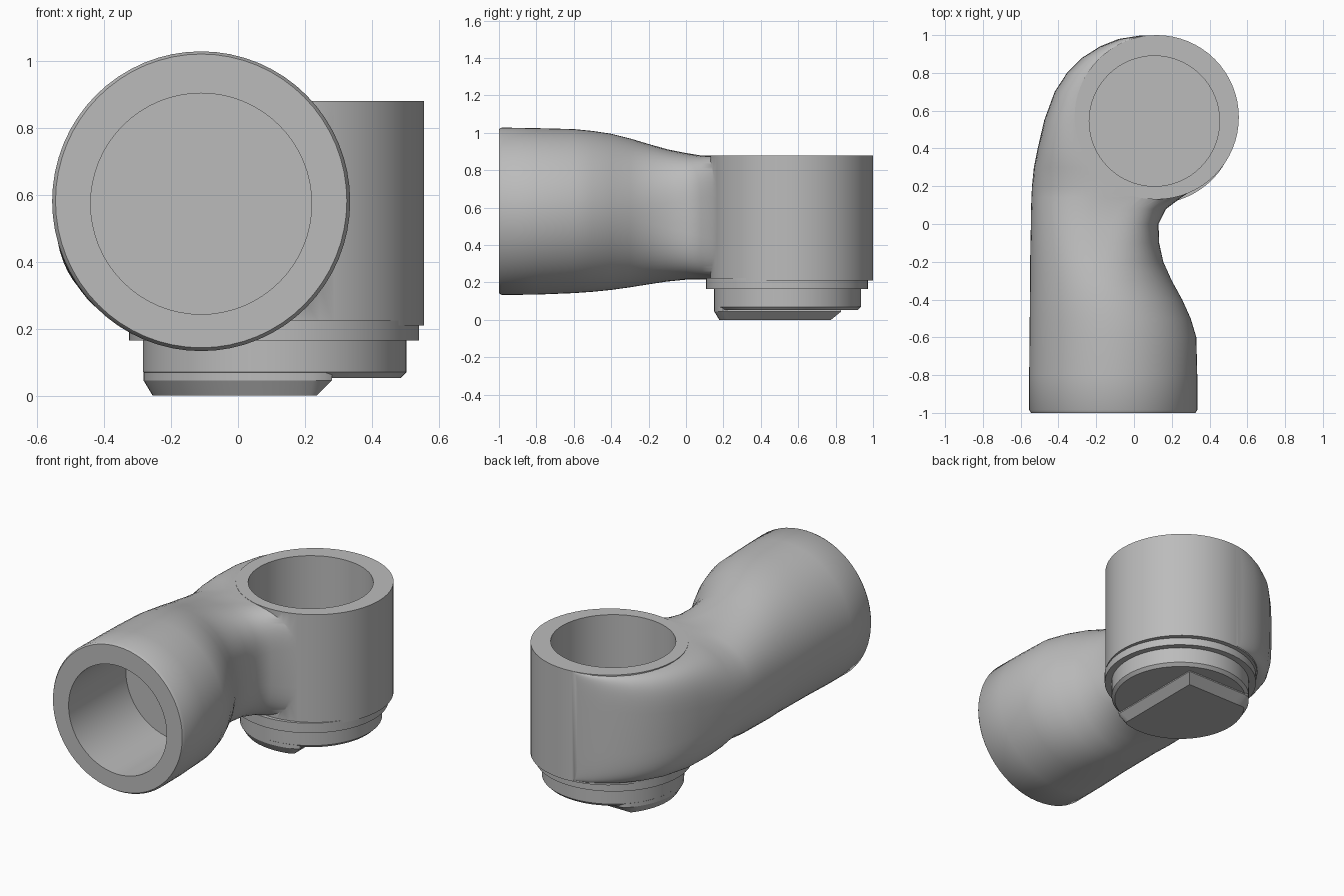
import bpy, bmesh, math

if "Cube" in bpy.data.objects:
    bpy.data.objects.remove(bpy.data.objects["Cube"])

grey = bpy.data.materials.new("plain grey")
grey.diffuse_color = (0.5, 0.5, 0.5, 1)
grey.use_nodes = True
grey.node_tree.nodes["Principled BSDF"].inputs["Base Color"].default_value = grey.diffuse_color


def loft(name, rings):
    """Skin a list of equal-length closed rings and cap both ends."""
    bm = bmesh.new()
    vr = [[bm.verts.new(p) for p in r] for r in rings]
    n = len(vr[0])
    for a, b in zip(vr, vr[1:]):
        for i in range(n):
            j = (i + 1) % n
            bm.faces.new((a[i], a[j], b[j], b[i]))
    bm.faces.new(vr[0])
    bm.faces.new(vr[-1])
    bmesh.ops.recalc_face_normals(bm, faces=bm.faces)
    me = bpy.data.meshes.new(name)
    bm.to_mesh(me)
    bm.free()
    me.materials.append(grey)
    ob = bpy.data.objects.new(name, me)
    bpy.context.collection.objects.link(ob)
    return ob


def disc_stack(name, c, prof, axis="z", n=64):
    """Round part from (position along axis, radius) pairs."""
    rings = []
    for h, r in prof:
        ring = []
        for i in range(n):
            a = 2 * math.pi * i / n
            u, v = r * math.cos(a), r * math.sin(a)
            ring.append((c[0] + u, c[1] + v, h) if axis == "z" else (c[0] + u, h, c[1] + v))
        rings.append(ring)
    return loft(name, rings)


def boolean(ob, other, op):
    m = ob.modifiers.new("bool", "BOOLEAN")
    m.operation, m.solver, m.object = op, "EXACT", other
    bpy.context.view_layer.objects.active = ob
    bpy.ops.object.modifier_apply(modifier=m.name)
    bpy.data.objects.remove(other, do_unlink=True)


def smooth(ob, angle):
    bpy.ops.object.select_all(action="DESELECT")
    ob.select_set(True)
    bpy.context.view_layer.objects.active = ob
    bpy.ops.object.shade_smooth_by_angle(angle=math.radians(angle))


# pipe sections: y, left x, right x, then bottom and top z while these still vary
sections = [
    (-1.0, -.545, .325, .143, 1.02), (-.985, -.555, .335, .133, 1.028),
    (-.8, -.555, .335, .135, 1.025), (-.6, -.553, .33, .143, 1.02),
    (-.5, -.552, .30, .15, 1.01), (-.4, -.551, .255, .16, .995),
    (-.3, -.55, .20, .174, .97), (-.2, -.55, .155, .19, .94),
    (-.1, -.548, .133, .205, .912), (0, -.546, .13, .215, .892),
    (.08, -.545, .17), (.14, -.543, .25), (.2, -.54, .34), (.3, -.53, .15),
    (.4, -.51, .05), (.55, -.475, 0), (.7, -.42, .05), (.8, -.355, .12),
    (.88, -.275, .17), (.94, -.18, .2), (.98, -.08, .18), (.997, .03, .15),
]


def squareness(y, right):
    """Round at the open end, squarer where the pipe meets the socket."""
    t = max(0, (y + .3) / .5)
    if right:
        return 2 + 3 * t ** 1.5 if y < .25 else 2.5
    return 2 + .5 * t if y < .2 else 2.5 + 2.5 * ((y - .2) / .8) ** 1.4


rings = []
for y, x0, x1, *zz in sections:
    z0, z1 = zz or (.217, .879)
    ring = []
    for i in range(64):
        a = 2 * math.pi * i / 64
        c, s = math.cos(a), math.sin(a)
        p = squareness(y, c > 0)
        ring.append(((x0 + x1) / 2 + (x1 - x0) / 2 * math.copysign(abs(c) ** (2 / p), c), y,
                     (z0 + z1) / 2 + (z1 - z0) / 2 * math.copysign(abs(s) ** (2 / p), s)))
    rings.append(ring)
body = loft("pipe_body", rings)

# upright socket joined to the pipe, then the two round recesses
boolean(body, disc_stack("socket", (.12, .565), [(.21, .435), (.88, .435)]), "UNION")
boolean(body, disc_stack("top_recess", (.108, .545), [(.535, .345), (1.0, .345)]), "DIFFERENCE")
boolean(body, disc_stack("front_recess", (-.11, .573), [(-1.1, .33), (-.45, .33)], "y"), "DIFFERENCE")
smooth(body, 40)

# flange and plug below the socket
flange = disc_stack("flange", (.107, .54), [(.165, .433), (.225, .433)])
smooth(flange, 40)
plug = disc_stack("plug", (.11, .543), [(.052, .375), (.07, .393), (.18, .393)])
smooth(plug, 40)


# lower key: the plug disc clipped on its right and back, with a chamfered foot
def clipped(z, r, xmax, ymax):
    return [(min(.11 + r * math.cos(t), xmax), min(.543 + r * math.sin(t), ymax), z)
            for t in (2 * math.pi * i / 64 for i in range(64))]


key = loft("locking_key", [clipped(0, .365, .235, .775), clipped(.045, .392, .28, .83),
                           clipped(.1, .392, .28, .83)])
smooth(key, 30)
